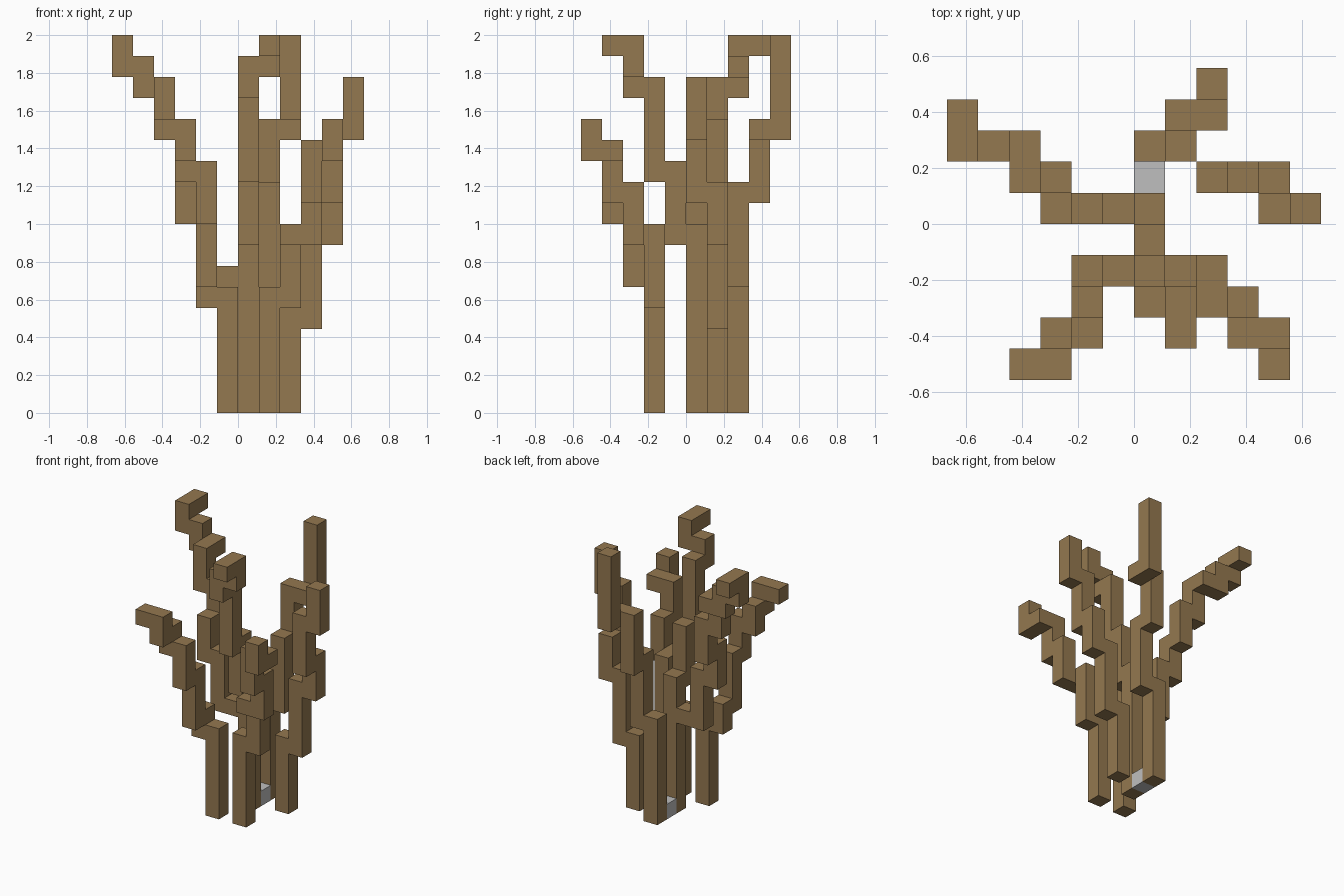
import bpy
import bmesh
from mathutils import Vector

if "Cube" in bpy.data.objects:
    bpy.data.objects.remove(bpy.data.objects["Cube"], do_unlink=True)

UNIT = 1 / 9          # edge length of one block
LEFT, RIGHT = (1, 0), (-1, 0)
BACK, FRONT = (0, 1), (0, -1)


def make_material(name, color):
    mat = bpy.data.materials.new(name)
    mat.use_nodes = True
    mat.diffuse_color = color
    mat.node_tree.nodes["Principled BSDF"].inputs["Base Color"].default_value = color
    return mat


bark = make_material("brown bark", (0.296, 0.188, 0.08, 1))
stone = make_material("grey stone", (0.52, 0.52, 0.52, 1))


def column(x, y, bottom, top):
    return {(x, y, z) for z in range(bottom, top)}


def grow(start, bottom, top, steps):
    """Climbing chain of columns, each starting level with the previous tip."""
    x, y = start
    cells = column(x, y, bottom, top)
    for (dx, dy), new_top in steps:
        x, y = x + dx, y + dy
        cells |= column(x, y, top - 1, new_top)
        top = new_top
    return cells


# Each branch: start cell, base height, first tip height, then steps
parts = {
    "centre_branch": grow((0, 0), 0, 9, [
        (FRONT, 12), (FRONT, 16), (FRONT, 17), (LEFT, 18), (FRONT, 18)]),
    "back_right_branch": grow((-1, 0), 6, 7, [
        (RIGHT, 10), (RIGHT, 12), (BACK, 14), (RIGHT, 16), (BACK, 16),
        (RIGHT, 17), (RIGHT, 18), (BACK, 18)]),
    "back_left_branch": grow((0, 2), 0, 7, [
        (LEFT, 11), (BACK, 14), (LEFT, 14), (BACK, 18)]),
    "left_branch": grow((2, 1), 0, 5, [
        (LEFT, 9), (LEFT, 11), (FRONT, 14), (LEFT, 16)]),
    "front_left_branch": grow((1, -2), 0, 6, [
        (LEFT, 9), (FRONT, 9), (LEFT, 11), (FRONT, 13), (LEFT, 13), (FRONT, 14)]),
    "front_right_branch": grow((-1, -2), 0, 6, [
        (RIGHT, 7), (FRONT, 10), (FRONT, 12), (RIGHT, 13), (FRONT, 14), (RIGHT, 14)]),
    "base_stone": column(0, 1, 0, 1),
}
filled = set().union(*parts.values())


def build(name, cells, mat):
    """Skin the blocks, leaving out faces between neighbours."""
    bm = bmesh.new()
    for cell in sorted(cells):
        centre = Vector(cell) + Vector((0.5, 0.5, 0.5))
        for axis in range(3):
            for sign in (-1, 1):
                n = Vector((0, 0, 0))
                n[axis] = sign
                if tuple(int(c) for c in Vector(cell) + n) in filled:
                    continue
                u = Vector((0, 0, 0))
                u[(axis + 1) % 3] = 1
                v = n.cross(u)
                corners = (-u - v, u - v, u + v, v - u)
                bm.faces.new([bm.verts.new((centre + (n + c) / 2) * UNIT)
                              for c in corners])
    bmesh.ops.remove_doubles(bm, verts=bm.verts, dist=UNIT / 100)
    bmesh.ops.dissolve_limit(bm, angle_limit=0.01, verts=bm.verts, edges=bm.edges)
    mesh = bpy.data.meshes.new(name)
    bm.to_mesh(mesh)
    bm.free()
    mesh.materials.append(mat)
    bpy.context.collection.objects.link(bpy.data.objects.new(name, mesh))


for name, cells in parts.items():
    build(name, cells, stone if name == "base_stone" else bark)
